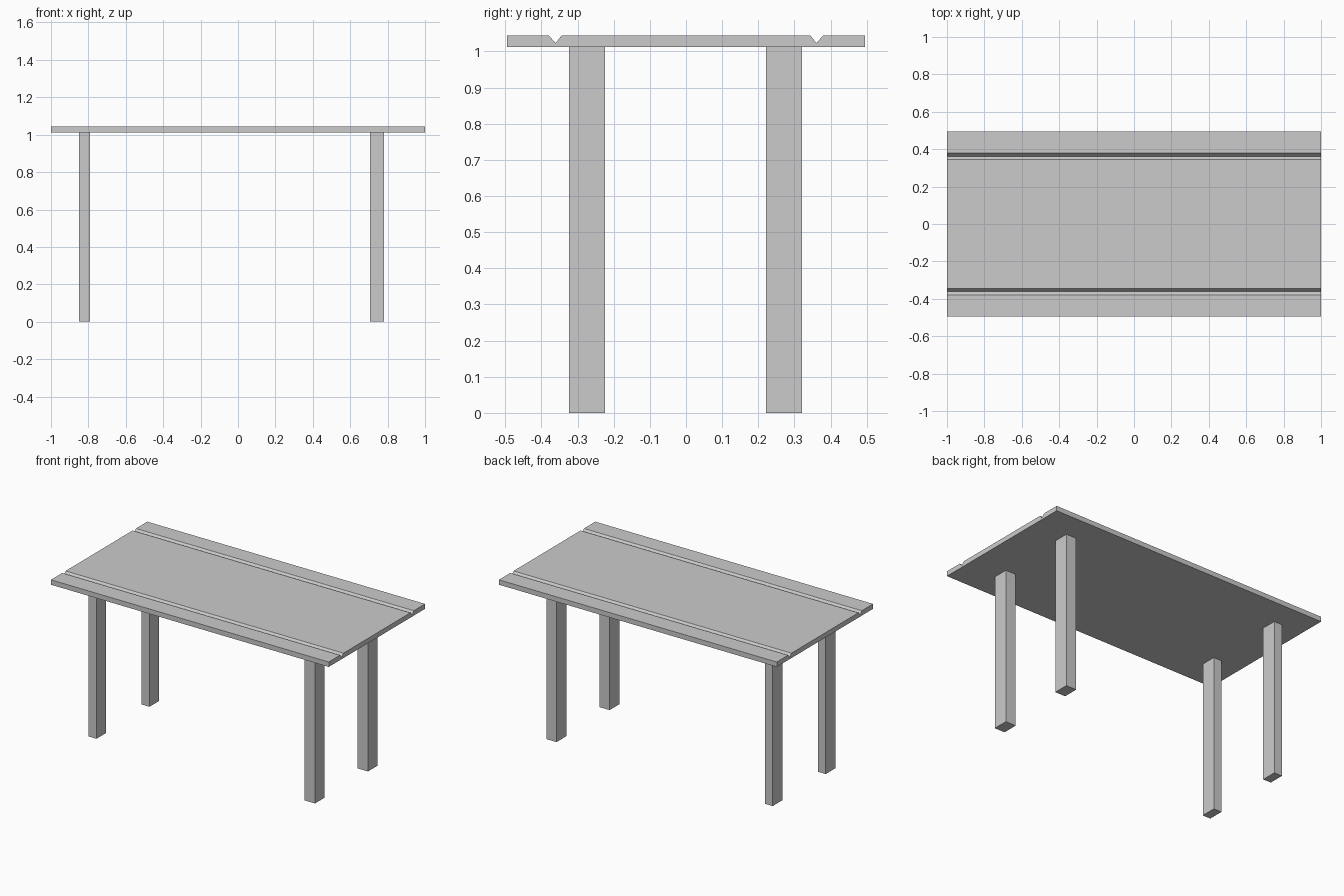
import bpy, bmesh

if "Cube" in bpy.data.objects:
    bpy.data.objects.remove(bpy.data.objects["Cube"])

TOP, UNDER = 1.044, 1.012


def extrude_profile(name, points, axis_vec):
    """Make a closed flat profile and extrude it into a solid."""
    bm = bmesh.new()
    face = bm.faces.new([bm.verts.new(p) for p in points])
    ret = bmesh.ops.extrude_face_region(bm, geom=[face], use_keep_orig=True)
    moved = [v for v in ret["geom"] if isinstance(v, bmesh.types.BMVert)]
    bmesh.ops.translate(bm, verts=moved, vec=axis_vec)
    bmesh.ops.recalc_face_normals(bm, faces=bm.faces)
    mesh = bpy.data.meshes.new(name)
    bm.to_mesh(mesh)
    bm.free()
    obj = bpy.data.objects.new(name, mesh)
    bpy.context.collection.objects.link(obj)
    return obj


# Tabletop: slab section with two V grooves, run along the length
half_top = [(0.344, TOP), (0.361, 1.023), (0.379, TOP), (0.495, TOP), (0.495, UNDER)]
section = half_top + [(-y, z) for y, z in reversed(half_top)]
extrude_profile("tabletop", [(-1, y, z) for y, z in section], (2, 0, 0))

# Legs: the left pair is thinner than the right pair
for side, x0, x1 in (("left", -0.849, -0.792), ("right", 0.707, 0.781)):
    for end, y0, y1 in (("front", -0.324, -0.224), ("back", 0.221, 0.321)):
        foot = [(x0, y0, 0), (x1, y0, 0), (x1, y1, 0), (x0, y1, 0)]
        extrude_profile(f"{end}_{side}_leg", foot, (0, 0, UNDER))
